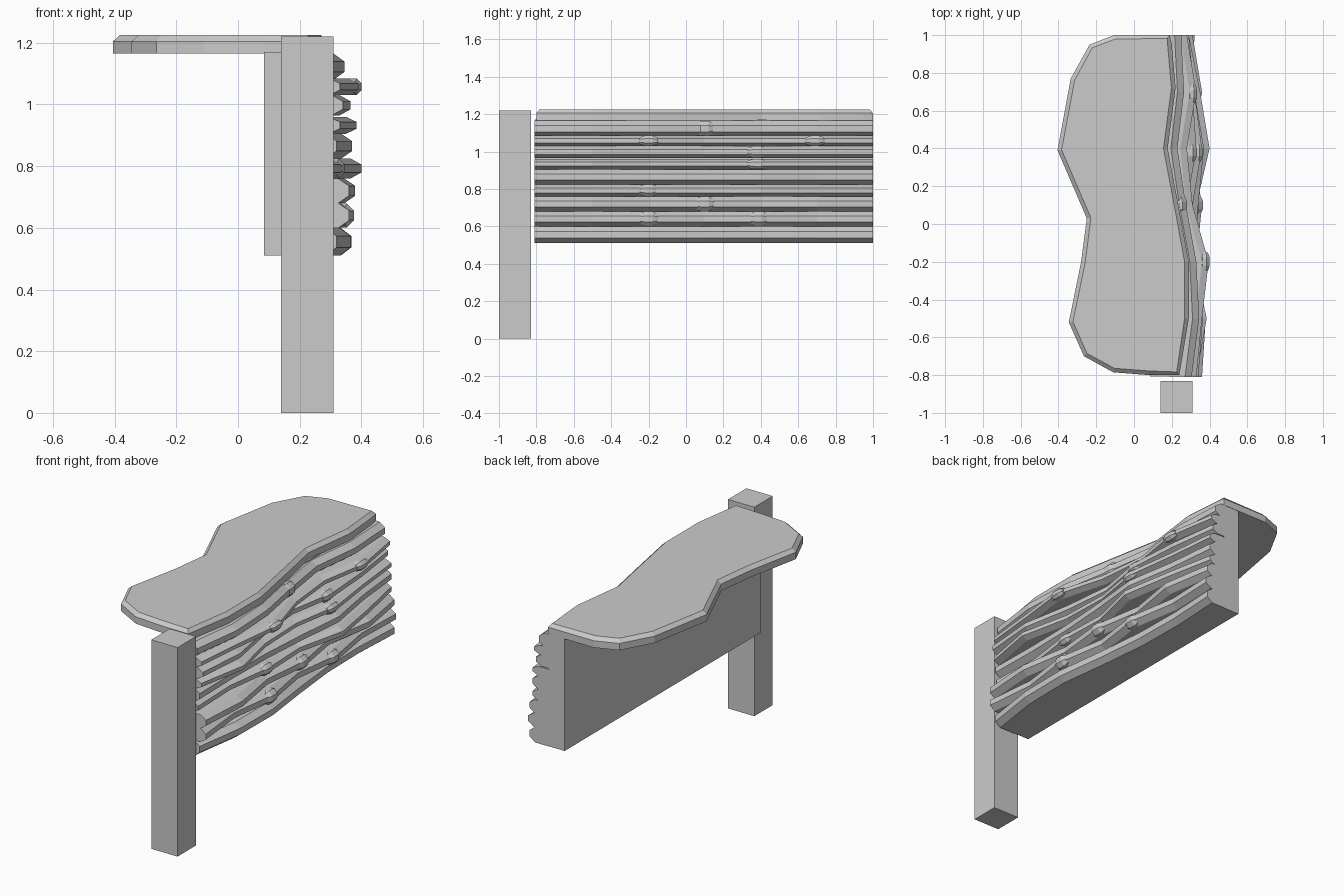
import bpy, bmesh, math

if "Cube" in bpy.data.objects:
    bpy.data.objects.remove(bpy.data.objects["Cube"])


def finish(name, bm):
    bmesh.ops.recalc_face_normals(bm, faces=bm.faces[:])
    mesh = bpy.data.meshes.new(name)
    bm.to_mesh(mesh)
    bm.free()
    obj = bpy.data.objects.new(name, mesh)
    bpy.context.collection.objects.link(obj)
    return obj


def box(name, lo, hi):
    bm = bmesh.new()
    bmesh.ops.create_cube(bm, size=1)
    for v in bm.verts:
        for i in range(3):
            v.co[i] = lo[i] if v.co[i] < 0 else hi[i]
    return finish(name, bm)


def loft(name, rings):
    """Closed solid through a row of equal-sized rings."""
    bm = bmesh.new()
    rows = [[bm.verts.new(p) for p in ring] for ring in rings]
    n = len(rows[0])
    for a, b in zip(rows, rows[1:]):
        for i in range(n):
            j = (i + 1) % n
            bm.faces.new((a[i], a[j], b[j], b[i]))
    bm.faces.new(rows[0])
    bm.faces.new(rows[-1])
    return finish(name, bm)


# Square post at the front and the flat-backed panel core
box("post", (0.14, -1.0, 0), (0.31, -0.83, 1.22))
box("panel_core", (0.085, -0.808, 0.51), (0.19, 0.998, 1.17))

# Counter top: freeform slab with a chamfered upper edge
outline = [(-0.405, 0.39), (-0.335, 0.77), (-0.235, 0.95), (-0.105, 1.0),
           (0.19, 1.0), (0.20, 0.95), (0.22, 0.72), (0.178, 0.40),
           (0.235, 0.10), (0.29, -0.2), (0.29, -0.5), (0.24, -0.80),
           (0.08, -0.80), (-0.11, -0.785), (-0.265, -0.70), (-0.345, -0.52),
           (-0.28, -0.2), (-0.25, 0.03)]
bm = bmesh.new()
base = bm.faces.new([bm.verts.new((x, y, 1.165)) for x, y in reversed(outline)])
base.normal_update()
top = bmesh.ops.extrude_face_region(bm, geom=[base], use_keep_orig=True)["geom"]
bmesh.ops.translate(bm, vec=(0, 0, 0.04),
                    verts=[g for g in top if isinstance(g, bmesh.types.BMVert)])
bmesh.ops.recalc_face_normals(bm, faces=bm.faces[:])
cap = max(bm.faces, key=lambda f: f.calc_center_median().z)
bmesh.ops.inset_region(bm, faces=[cap], thickness=0.022, depth=0)
for v in cap.verts:
    v.co.z = 1.225
finish("counter_top", bm)

# Wavy stacked strips: bottom z, top z, face x at each y, and knot y positions
ys = (-0.81, -0.5, -0.2, 0.1, 0.4, 0.7, 1.0)
strips = [
    (1.08, 1.165, (.305, .345, .33, .275, .23, .265, .25), (0.1,)),
    (1.03, 1.085, (.33, .36, .395, .31, .28, .33, .28), (-0.2, 0.69)),
    (0.965, 1.03, (.34, .365, .31, .28, .33, .31, .27), (0.38,)),
    (0.905, 0.96, (.33, .385, .32, .31, .36, .32, .29), (0.38,)),
    (0.825, 0.905, (.32, .315, .32, .34, .37, .32, .29), ()),
    (0.76, 0.825, (.31, .30, .34, .33, .40, .35, .29), (-0.2,)),
    (0.68, 0.76, (.36, .38, .33, .36, .31, .36, .31), (0.1,)),
    (0.60, 0.68, (.36, .33, .37, .32, .36, .31, .32), (-0.2, 0.39)),
    (0.51, 0.60, (.32, .365, .368, .33, .30, .295, .31), ()),
]


def face_x(xs, y):
    for i in range(len(ys) - 1):
        if y <= ys[i + 1]:
            t = (y - ys[i]) / (ys[i + 1] - ys[i])
            return xs[i] + t * (xs[i + 1] - xs[i])
    return xs[-1]


for k, (z0, z1, xs, knots) in enumerate(strips, 1):
    c = 0.3 * (z1 - z0)
    loft(f"strip_{k}", [
        [(0.185, y, z0), (x - 0.035, y, z0), (x, y, z0 + c),
         (x, y, z1 - c), (x - 0.035, y, z1), (0.185, y, z1)]
        for x, y in zip(xs, ys)])
    # Short faceted knots on the crests
    r = (z1 - z0) / 2
    for m, ky in enumerate(knots, 1):
        cx, cz = face_x(xs, ky) - r + 0.006, (z0 + z1) / 2
        loft(f"knot_{k}_{m}", [
            [(cx + q * r * math.cos(math.pi * (i + .5) / 4), ky + dy,
              cz + q * r * math.sin(math.pi * (i + .5) / 4)) for i in range(8)]
            for dy, q in ((-0.05, 0.7), (-0.02, 1.07), (0.02, 1.07), (0.05, 0.7))])
